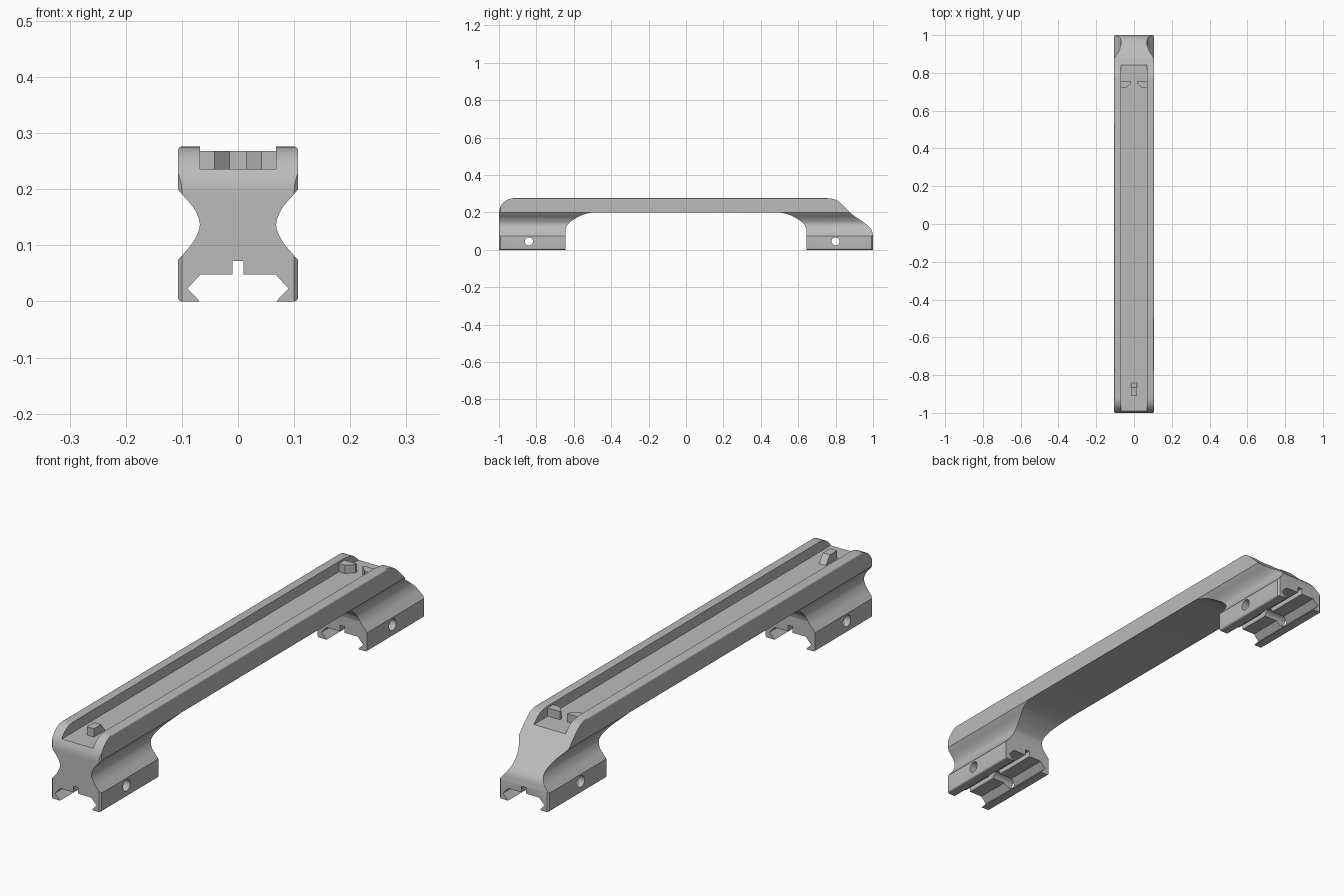
import bpy, bmesh, math
from mathutils import Vector

default = bpy.data.objects.get("Cube")
if default:
    bpy.data.objects.remove(default, do_unlink=True)

grey = bpy.data.materials.new("matte grey")
grey.use_nodes = True
colour = (0.5, 0.5, 0.5, 1)
grey.diffuse_color = colour
grey.node_tree.nodes["Principled BSDF"].inputs["Base Color"].default_value = colour


def prism(name, outline, axis, lo, hi):
    """Extrude a 2D outline along an axis; outline holds the other two coordinates in order."""
    bm = bmesh.new()
    def place(p, t):
        c = list(p)
        c.insert("xyz".index(axis), t)
        return bm.verts.new(c)
    a = [place(p, lo) for p in outline]
    b = [place(p, hi) for p in outline]
    bm.faces.new(a)
    bm.faces.new(b[::-1])
    for i in range(len(a)):
        j = (i + 1) % len(a)
        bm.faces.new((a[j], a[i], b[i], b[j]))
    bmesh.ops.recalc_face_normals(bm, faces=bm.faces)
    mesh = bpy.data.meshes.new(name)
    bm.to_mesh(mesh)
    bm.free()
    mesh.materials.append(grey)
    obj = bpy.data.objects.new(name, mesh)
    bpy.context.collection.objects.link(obj)
    return obj


def spline(points, steps=6):
    """Smooth curve through the points."""
    pts = [Vector(p) for p in points]
    pts = [2 * pts[0] - pts[1]] + pts + [2 * pts[-1] - pts[-2]]
    out = []
    for p, q, r, s in zip(pts, pts[1:], pts[2:], pts[3:]):
        for k in range(steps):
            t = k / steps
            out.append(tuple(0.5 * (2 * q + (r - p) * t + (2 * p - 5 * q + 4 * r - s) * t**2
                                    + (3 * q - p - 3 * r + s) * t**3)))
    return out + [tuple(pts[-2])]


def arc(cx, cy, r, start, end, steps):
    angles = [math.radians(start + (end - start) * k / steps) for k in range(steps + 1)]
    return [(cx + r * math.cos(a), cy + r * math.sin(a)) for a in angles]


def combine(target, tool, operation):
    tool.hide_render = True
    mod = target.modifiers.new("cut", 'BOOLEAN')
    mod.operation = operation
    mod.solver = 'EXACT'
    mod.object = tool
    bpy.context.view_layer.objects.active = target
    bpy.ops.object.modifier_apply(modifier=mod.name)
    bpy.data.objects.remove(tool, do_unlink=True)


# Handle side profile: two feet, raised bar, round front, sloping rear
arch = spline([(0.5, 0.2), (0.55, 0.188), (0.6, 0.162), (0.632, 0.136), (0.643, 0.11)])
rear = spline([(1, 0.075), (0.99, 0.11), (0.96, 0.14), (0.89, 0.188), (0.85, 0.227),
               (0.815, 0.259), (0.79, 0.271), (0.755, 0.276)])
side = ([(-1, 0), (-0.643, 0)] + [(-y, z) for y, z in arch[::-1]] + arch
        + [(0.643, 0), (1, 0)] + rear + arc(-0.92, 0.196, 0.08, 90, 180, 10))
body = prism("carry_handle", side, "x", -0.2, 0.2)

# Cross-section: rail clamp below, pinched waist, grooved top
waist = spline([(0.107, 0.074), (0.098, 0.084), (0.078, 0.109), (0.068, 0.137),
                (0.078, 0.165), (0.098, 0.189), (0.107, 0.2)])
half = ([(0.01, 0.072), (0.01, 0.048), (0.067, 0.048), (0.09, 0.023), (0.068, 0)]
        + arc(0.1, 0.007, 0.007, -90, 0, 4) + waist
        + arc(0.1, 0.269, 0.007, 0, 90, 4) + [(0.068, 0.276), (0.068, 0.236)])
section = half + [(-x, z) for x, z in half[::-1]]
combine(body, prism("section_tool", section, "y", -1.2, 1.2), 'INTERSECT')

# Trim the four upright corners
combine(body, prism("corner_tool", [(0, 1.1), (1.1, 0), (0, -1.1), (-1.1, 0)], "z", -0.1, 0.4),
        'INTERSECT')

# Cross bolt holes through both feet
for y in (-0.84, 0.8):
    combine(body, prism("bolt_tool", arc(y, 0.045, 0.022, 0, 337.5, 15), "x", -0.3, 0.3),
            'DIFFERENCE')

body.select_set(True)
bpy.context.view_layer.objects.active = body
bpy.ops.object.shade_smooth_by_angle(angle=math.radians(30))

# Locating lugs in the top groove
prism("front_lug", [(-0.91, 0.235), (-0.84, 0.235), (-0.865, 0.268), (-0.91, 0.268)],
      "x", -0.015, 0.015)
lug = [(0.068, 0.72), (0.042, 0.72), (0.015, 0.747), (0.015, 0.755), (0.068, 0.755)]
for name, s in (("left_rear_lug", 1), ("right_rear_lug", -1)):
    prism(name, [(s * x, y) for x, y in lug], "z", 0.235, 0.268)
